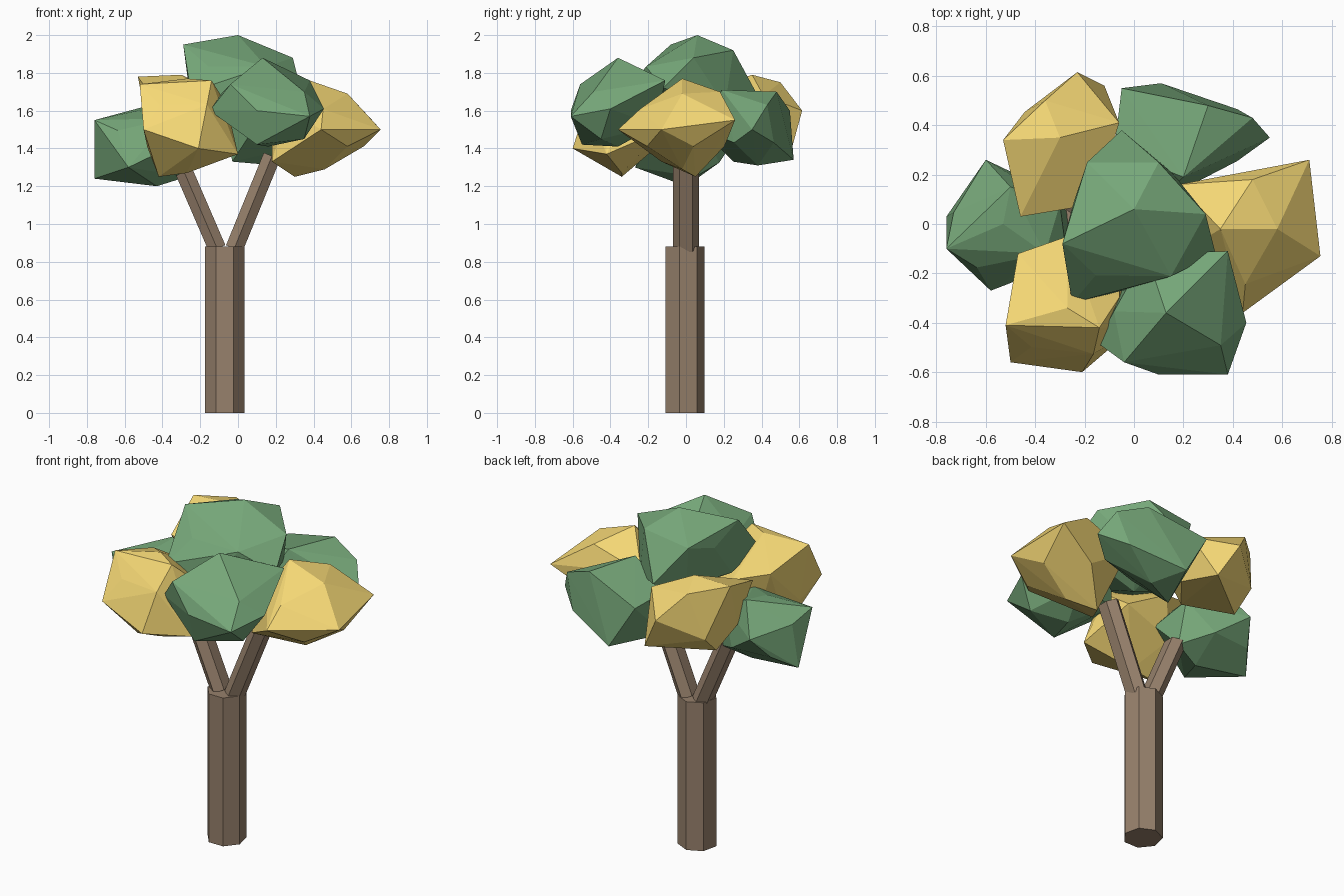
import bpy, bmesh, math
from mathutils import Vector


def material(name, rgb):
    m = bpy.data.materials.new(name)
    m.diffuse_color = (*rgb, 1)
    return m


BARK = material("bark", (0.31, 0.22, 0.15))
GREEN = material("green_leaves", (0.18, 0.385, 0.19))
YELLOW = material("yellow_leaves", (0.92, 0.69, 0.18))


def finish(name, bm, mat):
    bmesh.ops.recalc_face_normals(bm, faces=bm.faces[:])
    me = bpy.data.meshes.new(name)
    bm.to_mesh(me)
    bm.free()
    me.materials.append(mat)
    ob = bpy.data.objects.new(name, me)
    bpy.context.collection.objects.link(ob)


def limb(name, start, end, ry, rx, sides):
    """Straight prism between two points, first corner towards +y."""
    a, b = Vector(start), Vector(end)
    u = Vector((0, 1, 0))
    v = (b - a).normalized().cross(u).normalized()
    bm = bmesh.new()
    rings = []
    for c in (a, b):
        ring = []
        for i in range(sides):
            t = math.tau * i / sides
            ring.append(bm.verts.new(c + u * ry * math.cos(t) + v * rx * math.sin(t)))
        rings.append(ring)
    lo, hi = rings
    bm.faces.new(lo)
    bm.faces.new(hi)
    for i in range(sides):
        j = (i + 1) % sides
        bm.faces.new((lo[i], lo[j], hi[j], hi[i]))
    finish(name, bm, BARK)


def clump(name, mat, centre, radii, turn, corners):
    """Faceted leaf clump: an icosahedron hull pulled out to a few corners."""
    corners = [Vector(c) for c in corners]
    bm = bmesh.new()
    bmesh.ops.create_icosphere(bm, subdivisions=1, radius=1)
    pts = []
    for vert in bm.verts:
        x, y, z = vert.co
        c, s = math.cos(turn), math.sin(turn)
        p = Vector((x * c - y * s, x * s + y * c, z))
        p = Vector(centre) + Vector(p[i] * radii[i] for i in range(3))
        if all((p - q).length > 0.15 for q in corners):
            pts.append(p)
    bm.clear()
    for p in pts + corners:
        bm.verts.new(p)
    bmesh.ops.convex_hull(bm, input=bm.verts[:])
    bmesh.ops.delete(bm, geom=[v for v in bm.verts if not v.link_faces], context='VERTS')
    finish(name, bm, mat)


# Trunk and the two branches of the fork
limb("trunk", (-0.07, -0.01, 0), (-0.07, -0.01, 0.88), 0.108, 0.108, 7)
limb("left_branch", (-0.11, 0, 0.87), (-0.285, 0, 1.275), 0.068, 0.054, 6)
limb("right_branch", (-0.02, 0, 0.87), (0.18, 0, 1.36), 0.068, 0.054, 6)

# Leaf clumps
clump("top_leaves", GREEN, (0.0, 0.0, 1.73), (0.29, 0.29, 0.23), 0.3,
      [(0, 0.06, 2.0), (-0.29, -0.08, 1.95), (0.29, 0.04, 1.88), (-0.19, 0.25, 1.88),
       (0.1, 0.25, 1.92), (0.33, -0.12, 1.72), (-0.25, -0.32, 1.7), (-0.05, 0.38, 1.68)])
clump("front_right_leaves", GREEN, (0.16, -0.36, 1.61), (0.27, 0.24, 0.2), 0.6,
      [(0.13, -0.36, 1.88), (0.455, -0.4, 1.61), (-0.15, -0.48, 1.6), (0.38, -0.61, 1.57),
       (0.1, -0.61, 1.6), (0.38, -0.11, 1.76), (-0.04, -0.56, 1.74), (0.05, -0.12, 1.75),
       (0.1, -0.55, 1.42), (0.35, -0.45, 1.45)])
clump("front_left_leaves", YELLOW, (-0.27, -0.34, 1.52), (0.24, 0.24, 0.25), 0.2,
      [(-0.52, -0.41, 1.74), (-0.5, -0.56, 1.5), (-0.21, -0.6, 1.4), (0.0, -0.42, 1.37),
       (-0.42, -0.34, 1.25), (-0.14, -0.42, 1.76), (-0.47, -0.12, 1.66), (-0.06, -0.12, 1.5),
       (-0.27, -0.05, 1.6)])
clump("right_leaves", YELLOW, (0.46, -0.02, 1.51), (0.24, 0.25, 0.22), 0.9,
      [(0.35, -0.02, 1.77), (0.71, 0.26, 1.55), (0.755, -0.13, 1.5), (0.44, -0.36, 1.5),
       (0.3, 0.05, 1.25), (0.48, 0.18, 1.7), (0.58, -0.02, 1.69), (0.18, 0.16, 1.6),
       (0.18, -0.13, 1.33)])
clump("back_right_leaves", GREEN, (0.23, 0.36, 1.52), (0.26, 0.2, 0.2), 0.0,
      [(0.55, 0.35, 1.5), (0.48, 0.43, 1.63), (0.11, 0.57, 1.34), (-0.05, 0.55, 1.6),
       (0.3, 0.48, 1.7), (0.2, 0.19, 1.71), (-0.03, 0.25, 1.33), (0.08, 0.08, 1.5),
       (-0.08, 0.3, 1.62), (0.2, 0.38, 1.31)])
clump("back_left_leaves", YELLOW, (-0.3, 0.3, 1.57), (0.22, 0.25, 0.2), 0.5,
      [(-0.23, 0.615, 1.6), (-0.53, 0.34, 1.78), (-0.36, 0.5, 1.75), (-0.46, 0.03, 1.68),
       (-0.06, 0.41, 1.68), (-0.12, 0.56, 1.4), (-0.3, 0.35, 1.79), (-0.43, 0.33, 1.37),
       (-0.16, 0.08, 1.62)])
clump("left_leaves", GREEN, (-0.53, 0.0, 1.41), (0.23, 0.23, 0.19), 0.4,
      [(-0.76, 0.03, 1.24), (-0.76, -0.1, 1.55), (-0.58, -0.27, 1.3), (-0.6, 0.26, 1.45),
       (-0.43, 0.0, 1.2), (-0.5, 0.15, 1.62), (-0.27, 0.05, 1.25), (-0.36, -0.12, 1.56),
       (-0.3, 0.08, 1.52), (-0.27, -0.15, 1.45)])
